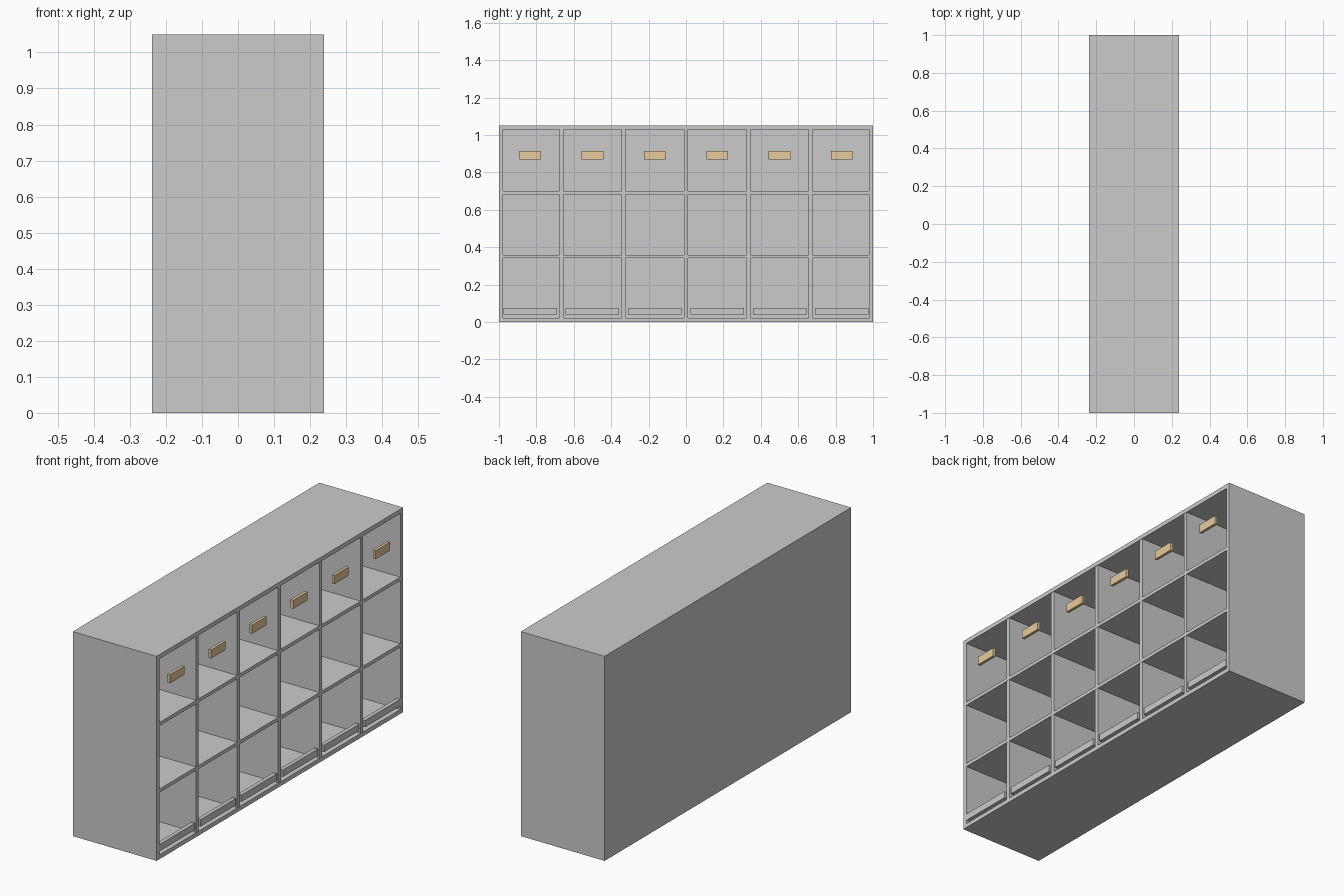
import bpy, bmesh
from mathutils import Vector

if "Cube" in bpy.data.objects:
    bpy.data.objects.remove(bpy.data.objects["Cube"])

D, W, H = 0.238, 1.0, 1.05      # half depth, half width, height
T = 0.022                       # board thickness
COLS = 6
PITCH = 2 * W / COLS


def material(name, rgb):
    m = bpy.data.materials.new(name)
    m.diffuse_color = (*rgb, 1)
    m.use_nodes = True
    m.node_tree.nodes["Principled BSDF"].inputs["Base Color"].default_value = m.diffuse_color
    return m


light = material("light_grey", (0.8, 0.8, 0.8))
tan = material("tan_label", (0.80, 0.60, 0.34))


def box(name, lo, hi, mat=None, edit=None):
    """Axis-aligned box between two corners, with an optional bmesh edit."""
    lo, hi = Vector(lo), Vector(hi)
    bm = bmesh.new()
    bmesh.ops.create_cube(bm, size=1)
    bmesh.ops.scale(bm, vec=(hi - lo) , verts=bm.verts)
    mid = (lo + hi) / 2
    bmesh.ops.translate(bm, vec=Vector((0, 0, mid.z)), verts=bm.verts)
    if edit:
        edit(bm)
    mesh = bpy.data.meshes.new(name)
    bm.to_mesh(mesh)
    bm.free()
    ob = bpy.data.objects.new(name, mesh)
    ob.location = (mid.x, mid.y, 0)
    if mat:
        mesh.materials.append(mat)
    bpy.context.collection.objects.link(ob)
    return ob


def hollow(bm):
    """Inset the open (+x) face and push it back to leave a thin back panel."""
    bm.normal_update()
    face = max(bm.faces, key=lambda f: f.calc_center_median().x)
    bmesh.ops.inset_region(bm, faces=[face], thickness=T, use_even_offset=True)
    inner = bmesh.ops.extrude_discrete_faces(bm, faces=[face])["faces"][0]
    bmesh.ops.translate(bm, vec=(-(2 * D - T), 0, 0), verts=inner.verts)


# Outer cabinet, open towards +x
box("cabinet_body", (-D, -W, 0), (D, W, H), edit=hollow)

# Upright dividers
for i in range(1, COLS):
    y = -W + i * PITCH
    box(f"divider_{i}", (-D + T, y - T / 2, T), (D - 0.002, y + T / 2, H - T), light)

# Horizontal shelves
for i, z in enumerate((0.35, 0.692), 1):
    box(f"shelf_{i}", (-D + T, -W + T, z - 0.009), (D - 0.001, W - T, z + 0.009), light)

# Each column: a retaining lip at the bottom and a label plate at the top
for i in range(COLS):
    y = -W + (i + 0.5) * PITCH
    box(f"bottom_lip_{i + 1}", (D - 0.02, y - 0.143, 0.04), (D, y + 0.143, 0.075), light)
    box(f"label_plate_{i + 1}", (D - 0.015, y - 0.058, 0.87), (D, y + 0.058, 0.914), tan)
